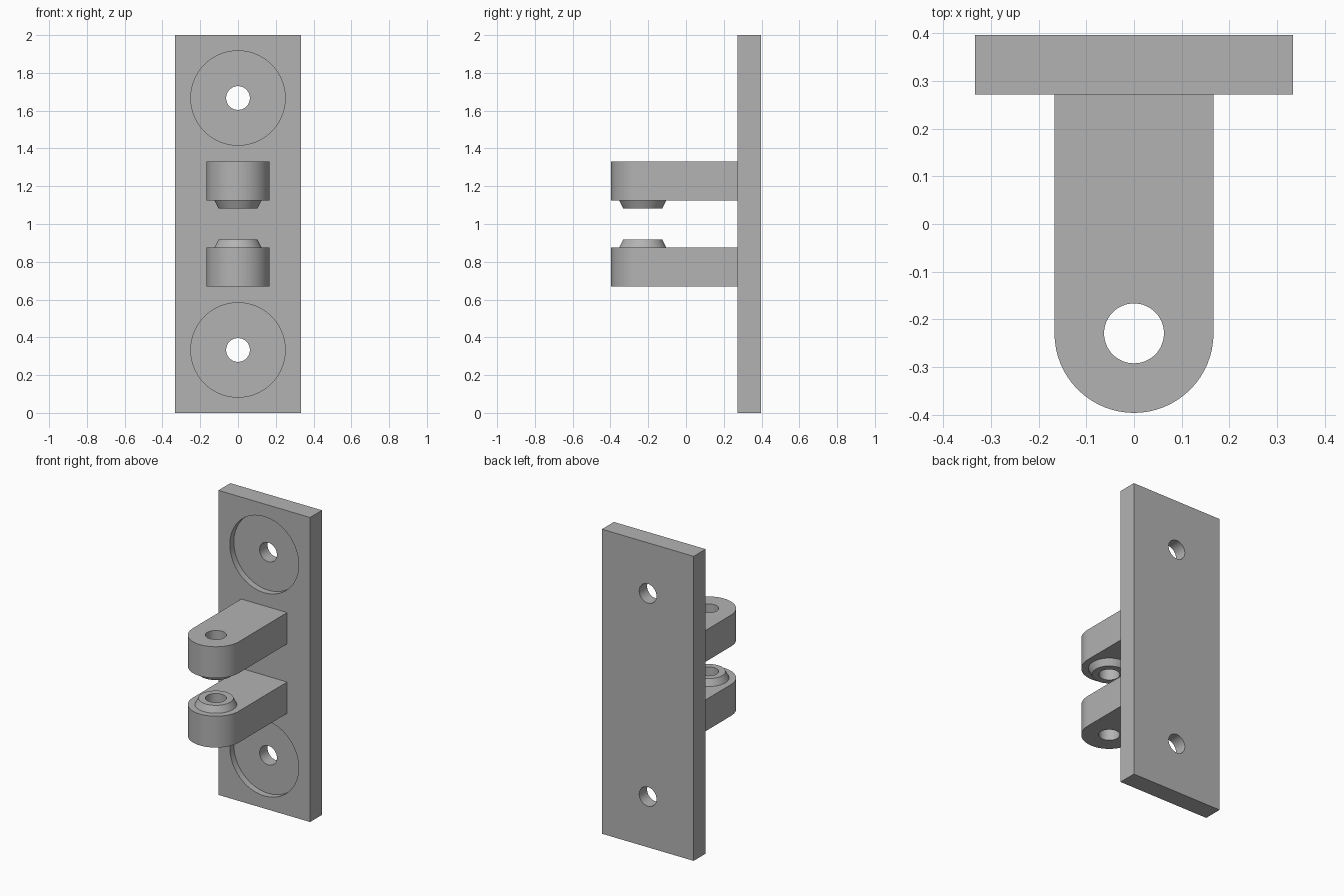
import bpy, bmesh, math
from mathutils import Matrix, Vector

cube = bpy.data.objects.get("Cube")
if cube:
    bpy.data.objects.remove(cube, do_unlink=True)

# Main dimensions
HALF_W, FRONT, BACK, HEIGHT = 0.333, 0.272, 0.396, 2.0
LUG_R, PIN_Y = 0.1667, -0.2293
HOLE_R, RECESS_R, RECESS_DEPTH = 0.0628, 0.25, 0.042
BOSS_BASE, BOSS_TIP, BOSS_H = 0.125, 0.104, 0.042
MID = HEIGHT / 2

grey = bpy.data.materials.new("plain grey")
grey.use_nodes = True
colour = (0.45, 0.45, 0.45, 1)
grey.diffuse_color = colour
grey.node_tree.nodes["Principled BSDF"].inputs["Base Color"].default_value = colour


def make(name, bm):
    bmesh.ops.recalc_face_normals(bm, faces=bm.faces)
    mesh = bpy.data.meshes.new(name)
    bm.to_mesh(mesh)
    bm.free()
    mesh.materials.append(grey)
    ob = bpy.data.objects.new(name, mesh)
    bpy.context.collection.objects.link(ob)
    return ob


def round_part(name, start, end, r1, r2):
    """Cylinder or cone running from start to end."""
    start, end = Vector(start), Vector(end)
    axis = end - start
    turn = Vector((0, 0, 1)).rotation_difference(axis).to_matrix().to_4x4()
    bm = bmesh.new()
    bmesh.ops.create_cone(bm, cap_ends=True, segments=64, radius1=r1, radius2=r2,
                          depth=axis.length,
                          matrix=Matrix.Translation((start + end) / 2) @ turn)
    return make(name, bm)


def select(ob):
    bpy.ops.object.select_all(action='DESELECT')
    ob.select_set(True)
    bpy.context.view_layer.objects.active = ob


def combine(ob, other, operation):
    """Apply a boolean and discard the helper."""
    other.hide_render = True
    mod = ob.modifiers.new("boolean", 'BOOLEAN')
    mod.operation, mod.solver, mod.object = operation, 'EXACT', other
    select(ob)
    bpy.ops.object.modifier_apply(modifier=mod.name)
    bpy.data.objects.remove(other, do_unlink=True)


def finish(ob):
    select(ob)
    bpy.ops.object.shade_smooth_by_angle(angle=math.radians(25))


# Back plate with two recessed screw holes
bm = bmesh.new()
bmesh.ops.create_cube(bm, size=1)
bmesh.ops.scale(bm, vec=(2 * HALF_W, BACK - FRONT, HEIGHT), verts=bm.verts)
bmesh.ops.translate(bm, vec=(0, (FRONT + BACK) / 2, MID), verts=bm.verts)
plate = make("back_plate", bm)
for side in (-1, 1):
    z = MID + side * 0.667
    combine(plate, round_part("recess_cutter", (0, FRONT - 0.1, z),
                              (0, FRONT + RECESS_DEPTH, z), RECESS_R, RECESS_R), 'DIFFERENCE')
    combine(plate, round_part("screw_cutter", (0, FRONT - 0.1, z),
                              (0, BACK + 0.1, z), HOLE_R, HOLE_R), 'DIFFERENCE')
finish(plate)

# Two round-ended lugs with tapered bosses facing each other
for name, side in (("lower_lug", -1), ("upper_lug", 1)):
    inner, outer = MID + side * 0.125, MID + side * 0.331
    bm = bmesh.new()
    steps = 32
    outline = [(LUG_R, FRONT), (-LUG_R, FRONT)]
    for i in range(steps + 1):
        a = math.pi * (1 + i / steps)
        outline.append((LUG_R * math.cos(a), PIN_Y + LUG_R * math.sin(a)))
    face = bm.faces.new([bm.verts.new((x, y, inner)) for x, y in outline])
    grown = bmesh.ops.extrude_face_region(bm, geom=[face], use_keep_orig=True)
    top = [v for v in grown["geom"] if isinstance(v, bmesh.types.BMVert)]
    bmesh.ops.translate(bm, vec=(0, 0, outer - inner), verts=top)
    lug = make(name, bm)

    # The boss cone is sunk into the lug along its own slope
    boss = round_part("boss", (0, PIN_Y, inner + side * BOSS_H),
                      (0, PIN_Y, inner - side * BOSS_H),
                      2 * BOSS_BASE - BOSS_TIP, BOSS_TIP)
    combine(lug, boss, 'UNION')
    pin = round_part("pin_cutter", (0, PIN_Y, inner - side * 0.1),
                     (0, PIN_Y, outer + side * 0.1), HOLE_R, HOLE_R)
    combine(lug, pin, 'DIFFERENCE')
    finish(lug)
